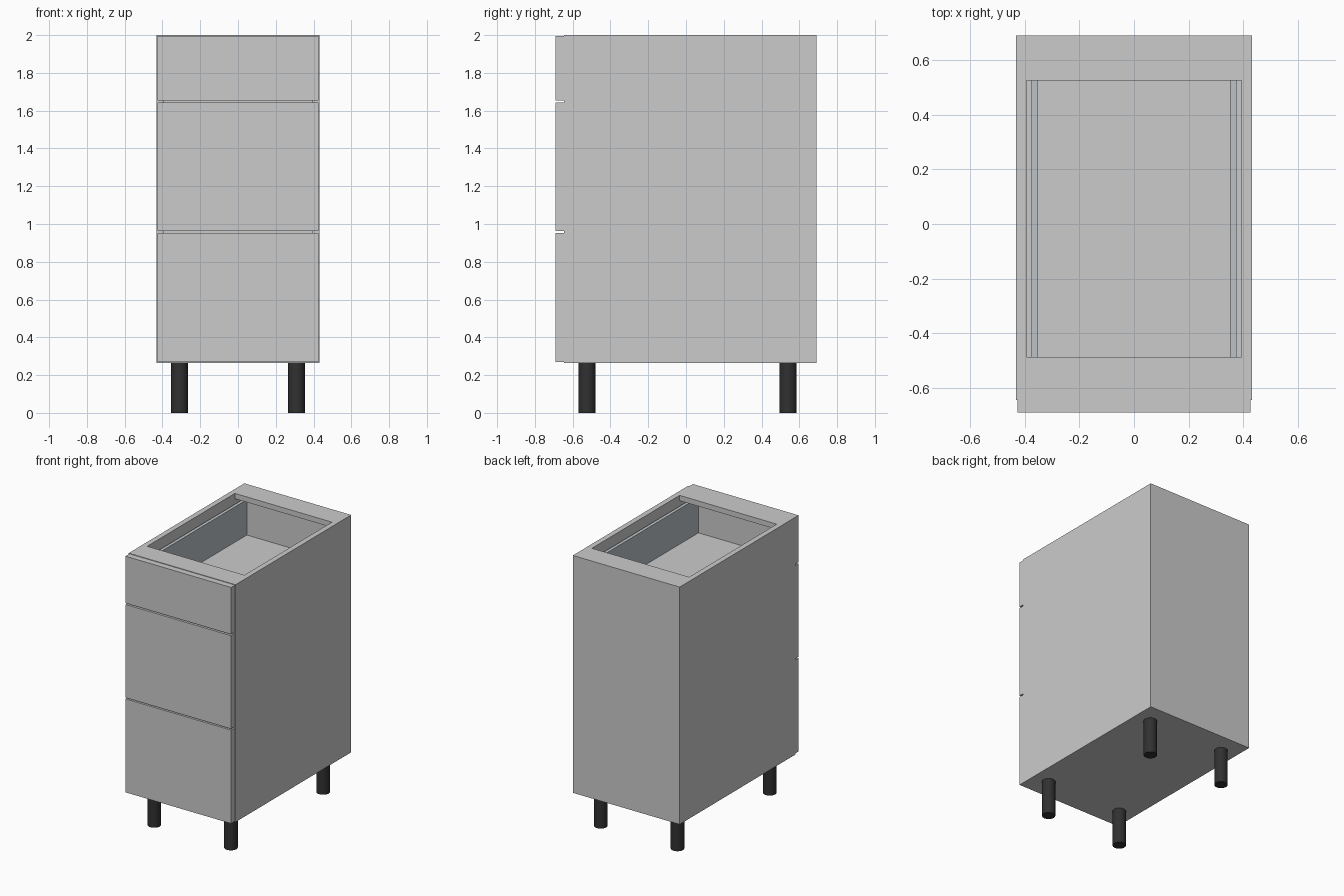
import bpy, bmesh

if "Cube" in bpy.data.objects:
    bpy.data.objects.remove(bpy.data.objects["Cube"])


def material(name, color):
    m = bpy.data.materials.new(name)
    m.diffuse_color = color
    m.use_nodes = True
    m.node_tree.nodes["Principled BSDF"].inputs["Base Color"].default_value = m.diffuse_color
    return m


METAL = material("drawer_metal", (0.50, 0.54, 0.57, 1))
BLACK = material("leg_black", (0.03, 0.03, 0.03, 1))


def box(name, x, y, z, mat=None):
    """Box given as (min, max) ranges along each axis."""
    bm = bmesh.new()
    bmesh.ops.create_cube(bm, size=1)
    for v in bm.verts:
        v.co = [r[0] if c < 0 else r[1] for c, r in zip(v.co, (x, y, z))]
    mesh = bpy.data.meshes.new(name)
    bm.to_mesh(mesh)
    bm.free()
    ob = bpy.data.objects.new(name, mesh)
    bpy.context.collection.objects.link(ob)
    if mat:
        mesh.materials.append(mat)
    return ob


def both_sides(name, x0, x1, y, z, mat=None):
    """Mirrored pair of boxes."""
    box(name + "_right", (x0, x1), y, z, mat)
    box(name + "_left", (-x1, -x0), y, z, mat)


OUT, INN = 0.432, 0.393          # carcass outer and inner half width
FRONT, BACK = -0.645, 0.69       # carcass depth
BASE, TOP, T = 0.265, 2.0, 0.039

# Carcass
both_sides("side_panel", INN, OUT, (FRONT, BACK), (BASE, TOP))
inner = (-INN, INN)
box("bottom_panel", inner, (FRONT, 0.683), (BASE, BASE + T))
box("back_panel", inner, (0.683, BACK), (BASE, TOP))
box("front_rail", inner, (FRONT, -0.487), (TOP - T, TOP))
box("back_rail", inner, (0.525, 0.683), (TOP - T, TOP))

# Drawers: front bottom, front top, box floor, box top
drawers = {
    "lower": (0.270, 0.953, 0.335, 0.78),
    "middle": (0.962, 1.643, 0.99, 1.43),
    "upper": (1.653, 1.996, 1.677, 1.935),
}
for name, (z0, z1, floor, top) in drawers.items():
    box(name + "_drawer_front", (-0.427, 0.427), (-0.69, FRONT), (z0, z1))
    both_sides(name + "_drawer_side", 0.351, 0.375, (FRONT, 0.64),
               (floor - 0.02, top), METAL)
    box(name + "_drawer_floor", (-0.351, 0.351), (FRONT, 0.64), (floor - 0.02, floor))
    box(name + "_drawer_back", (-0.351, 0.351), (0.603, 0.64), (floor, top))

# Legs
for x in (-0.31, 0.31):
    for y in (-0.524, 0.541):
        bpy.ops.mesh.primitive_cylinder_add(vertices=32, radius=0.045, depth=BASE,
                                            location=(x, y, BASE / 2))
        leg = bpy.context.object
        leg.name = ("front" if y < 0 else "back") + "_leg_" + ("left" if x < 0 else "right")
        leg.data.materials.append(BLACK)
        bpy.ops.object.shade_smooth_by_angle()
